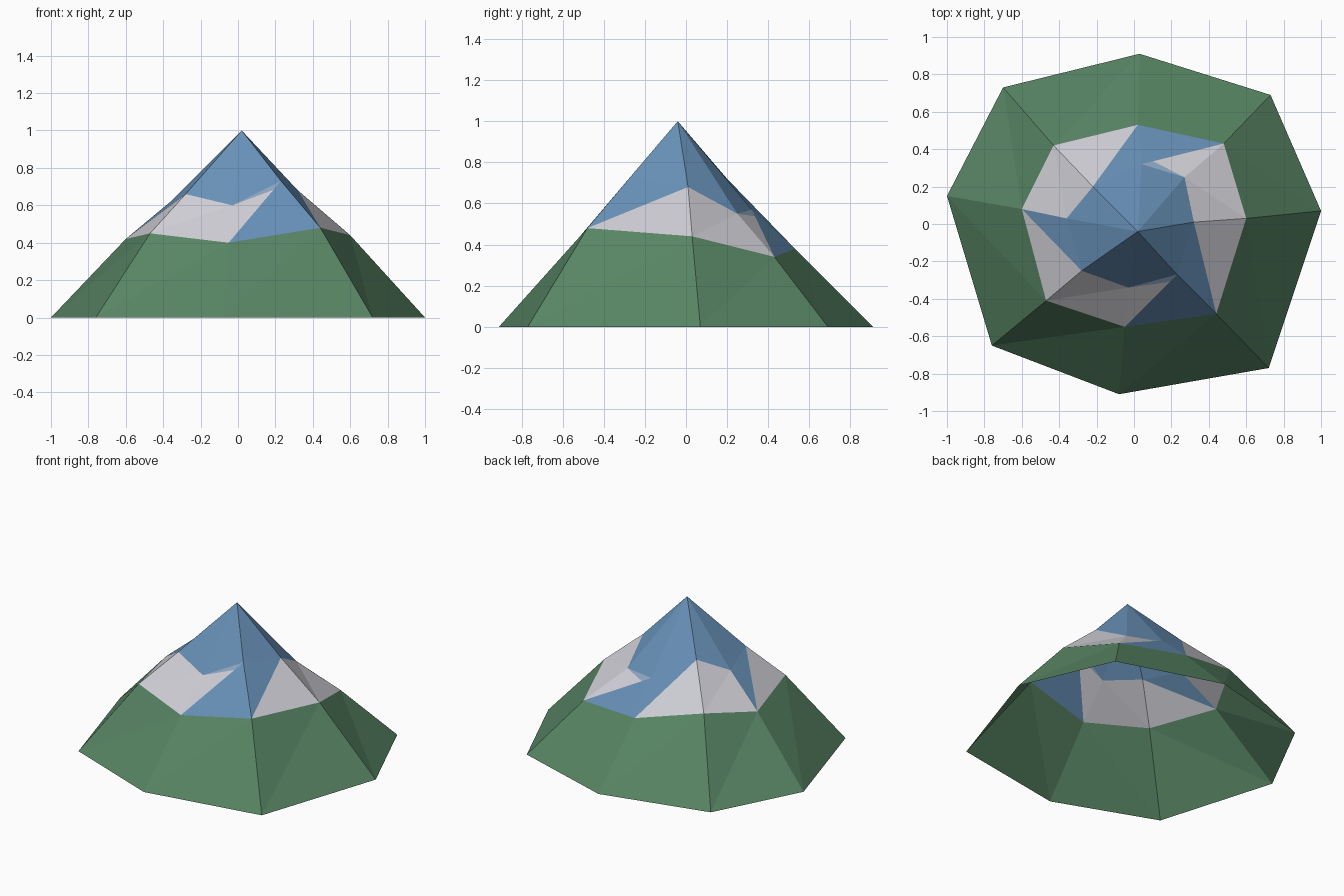
import bpy
import bmesh
from mathutils import Vector

if "Cube" in bpy.data.objects:
    bpy.data.objects.remove(bpy.data.objects["Cube"], do_unlink=True)


def srgb(*rgb):
    return tuple(((c / 255 + 0.055) / 1.055) ** 2.4 for c in rgb) + (1.0,)


def material(name, color):
    mat = bpy.data.materials.new(name)
    mat.use_nodes = True
    mat.diffuse_color = color
    bsdf = next(n for n in mat.node_tree.nodes if n.type == 'BSDF_PRINCIPLED')
    bsdf.inputs["Base Color"].default_value = color
    bsdf.inputs["Roughness"].default_value = 0.9
    return mat


green = material("forest green", srgb(88, 133, 100))
grey = material("pale rock grey", srgb(208, 208, 215))
blue = material("slate blue", srgb(104, 145, 184))
haze = material("hazy blue", srgb(143, 168, 194))

# Irregular eight-sided rings, counter-clockwise from the back
foot = [(.03, .91, 0), (-.70, .73, 0), (-1, .15, 0), (-.76, -.65, 0),
        (-.08, -.91, 0), (.72, -.77, 0), (1, .07, 0), (.73, .69, 0)]
ledge = [(.02, .53, .38), (-.43, .42, .49), (-.60, .08, .42), (-.47, -.41, .45),
         (-.05, -.55, .40), (.44, -.48, .48), (.60, .03, .44), (.48, .43, .34)]
shoulder = [(.04, .32, .57), (-.22, .20, .72), (-.36, .03, .62), (-.28, -.25, .66),
            (-.03, -.34, .60), (.23, -.27, .73), (.32, .01, .68), (.27, .25, .55)]
summit = (.02, -.04, 1)


def build(name, triangles, mats):
    """Make a flat-shaded object from (corners, material index) pairs."""
    bm = bmesh.new()
    for corners, index in triangles:
        face = bm.faces.new([bm.verts.new(c) for c in corners])
        face.material_index = index
    bmesh.ops.remove_doubles(bm, verts=bm.verts, dist=0.0001)
    mesh = bpy.data.meshes.new(name)
    bm.to_mesh(mesh)
    bm.free()
    for mat in mats:
        mesh.materials.append(mat)
    obj = bpy.data.objects.new(name, mesh)
    bpy.context.collection.objects.link(obj)
    return obj


def strip(low, high):
    """Yield the lower and upper triangle of every side between two rings."""
    for i in range(len(low)):
        j = (i + 1) % len(low)
        yield i, (low[i], low[j], high[j]), (low[i], high[j], high[i])


# Wooded lower slopes, open underneath
slopes = [(tri, 0) for _, a, b in strip(foot, ledge) for tri in (a, b)]
build("lower_slopes", slopes, [green])

# Rock band: blue gullies run down between grey outcrops
GREY, BLUE, HAZE = range(3)
band = []
for side, lower, upper in strip(ledge, shoulder):
    if side in (4, 7):
        # Tapering outcrop with a hazy upper edge
        base, tip, top = (Vector(c) for c in upper)
        cut = base.lerp(tip, 0.86)
        band += [(lower, BLUE), ((base, cut, top), GREY), ((cut, tip, top), HAZE)]
    else:
        band += [(lower, GREY), (upper, BLUE if side in (0, 2, 5) else GREY)]
build("rock_band", band, [grey, blue, haze])

# Peak
peak = [((shoulder[i - 1], shoulder[i], summit), 0) for i in range(len(shoulder))]
build("peak", peak, [blue])
